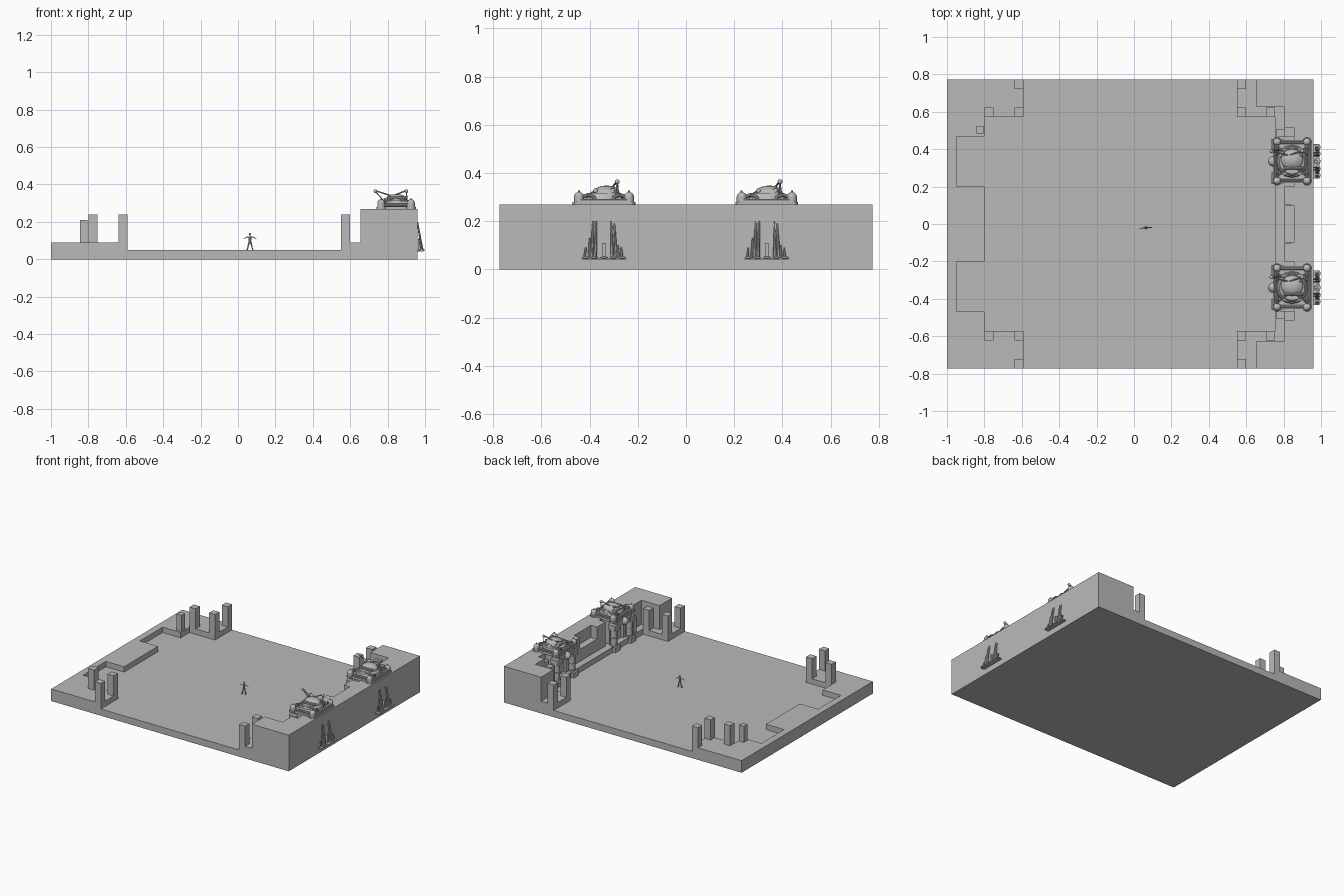
import bpy, bmesh
from math import pi, cos, sin
from mathutils import Vector, Matrix

cube = bpy.data.objects.get("Cube")
if cube:
    bpy.data.objects.remove(cube)

GREY = (0.49, 0.49, 0.49, 1)
STONE = bpy.data.materials.new("grey stone")
STONE.use_nodes = True
STONE.diffuse_color = GREY
STONE.node_tree.nodes["Principled BSDF"].inputs["Base Color"].default_value = GREY


def finish(name, bm, smooth=False):
    me = bpy.data.meshes.new(name)
    bm.to_mesh(me)
    bm.free()
    me.materials.append(STONE)
    ob = bpy.data.objects.new(name, me)
    bpy.context.collection.objects.link(ob)
    if smooth:
        bpy.ops.object.select_all(action='DESELECT')
        ob.select_set(True)
        bpy.context.view_layer.objects.active = ob
        bpy.ops.object.shade_smooth_by_angle()


def box(bm, x0, x1, y0, y1, z0, z1):
    size = Matrix.Diagonal((x1 - x0, y1 - y0, z1 - z0, 1))
    mid = Matrix.Translation(((x0 + x1) / 2, (y0 + y1) / 2, (z0 + z1) / 2))
    bmesh.ops.create_cube(bm, size=1, matrix=mid @ size)


def rod(bm, a, b, r, r2=None, sides=10):
    a, b = Vector(a), Vector(b)
    d = b - a
    m = Matrix.Translation((a + b) / 2) @ d.to_track_quat('Z', 'Y').to_matrix().to_4x4()
    bmesh.ops.create_cone(bm, cap_ends=True, segments=sides, radius1=r,
                          radius2=r if r2 is None else r2, depth=d.length, matrix=m)


def ball(bm, p, r, scale=(1, 1, 1)):
    bmesh.ops.create_uvsphere(bm, u_segments=14, v_segments=8, radius=r,
                              matrix=Matrix.Translation(p) @ Matrix.Diagonal((*scale, 1)))


def terrace(name, half, z0, z1):
    """Extrude an outline given for y > 0 and mirrored to y < 0."""
    bm = bmesh.new()
    pts = half + [(x, -y) for x, y in reversed(half)]
    f = bm.faces.new([bm.verts.new((x, y, z0)) for x, y in pts])
    ext = bmesh.ops.extrude_face_region(bm, geom=[f])
    verts = [g for g in ext["geom"] if isinstance(g, bmesh.types.BMVert)]
    bmesh.ops.translate(bm, verts=verts, vec=(0, 0, z1 - z0))
    bmesh.ops.recalc_face_normals(bm, faces=bm.faces[:])
    finish(name, bm)


# Floor slab and the stepped terraces at both ends
W = .773
bm = bmesh.new()
box(bm, -1, 0.96, -W, W, 0, 0.05)
finish("floor_slab", bm)
terrace("low_terrace", [(-.8, .2), (-.95, .2), (-.95, .468), (-.8, .468), (-.8, .573),
                        (-.59, .573), (-.59, W), (-1, W)], 0.05, 0.09)
terrace("wall_step", [(.755, .573), (.55, .573), (.55, W), (.96, W)], 0.05, 0.09)
terrace("high_wall", [(.855, .1), (.805, .101), (.805, .2), (.855, .2),
                      (.855, .515), (.805, .515), (.805, .625), (.655, .625),
                      (.655, W), (.96, W)], 0.09, 0.27)
bm = bmesh.new()
box(bm, .805, .855, -.1, .1, .09, .18)
for s in (-1, 1):
    box(bm, .76, .805, s * .485 - .02, s * .485 + .02, .09, .21)
    box(bm, .805, .855, s * .49 - .025, s * .49 + .025, .09, .24)
finish("wall_bench", bm)

# Opening in the wall top: the underside of a ceiling panel, facing down
bm = bmesh.new()
bm.faces.new([bm.verts.new((x, y, .2715)) for x, y in
              ((.655, .68), (.655, .73), (.755, .73), (.755, .68))])
finish("roof_opening", bm)

# Square pillars on the corner terraces
bm = bmesh.new()
for s in (-1, 1):
    for x, y in ((-.615, .748), (-.615, .598), (-.775, .598),
                 (.575, .748), (.575, .598), (.73, .598)):
        box(bm, x - .025, x + .025, s * y - .025, s * y + .025, .09, .24)
box(bm, -.845, -.805, .485, .525, .09, .21)
finish("square_pillars", bm)


def gate(side, cy):
    def part(name, bm, smooth=True):
        bmesh.ops.translate(bm, verts=bm.verts[:], vec=(0, cy, 0))
        finish(side + "_gate_" + name, bm, smooth)

    # Frame: back panel, lintel, plinths and deck
    bm = bmesh.new()
    box(bm, .80, .87, -.10, .10, .05, .26)
    box(bm, .75, .95, -.115, .115, .265, .283)
    box(bm, .745, .82, -.09, .09, .225, .265)
    for s in (-1, 1):
        box(bm, .735, .81, s * .09 - .03, s * .09 + .03, .05, .085)
        box(bm, .74, .80, s * .09 - .028, s * .09 + .028, .21, .245)
        box(bm, .78, .82, s * .05 - .012, s * .05 + .012, .05, .225)
    part("frame", bm, False)

    # Round columns with rings
    bm = bmesh.new()
    for s in (-1, 1):
        rod(bm, (.77, s * .09, .085), (.77, s * .09, .22), .023, sides=14)
        for z in (.095, .145, .205):
            rod(bm, (.77, s * .09, z - .005), (.77, s * .09, z + .005), .028, sides=14)
    part("columns", bm)

    # Corner domes on collars
    bm = bmesh.new()
    for x in (.765, .925):
        for s in (-1, 1):
            rod(bm, (x, s * .104, .268), (x, s * .104, .28), .026, sides=14)
            rod(bm, (x, s * .104, .28), (x, s * .104, .30), .021, sides=14)
            ball(bm, (x, s * .104, .30), .021)
            rod(bm, (x, s * .104, .318), (x, s * .104, .327), .004)
    ball(bm, (.745, 0, .24), .028)
    part("domes", bm)

    # Central hull with a stepped roof
    bm = bmesh.new()
    rod(bm, (.845, 0, .28), (.845, 0, .30), .088, .082, 16)
    rod(bm, (.845, 0, .30), (.845, 0, .318), .078, .068, 16)
    ball(bm, (.845, .01, .318), .055, (1.1, 1, .55))
    for s in (-1, 1):
        box(bm, .79, .905, s * .062 - .01, s * .062 + .01, .285, .312)
        rod(bm, (.80, s * .035, .328), (.90, s * .035, .328), .009)
        for t in (-1, 1):
            rod(bm, (.845 + t * .075, s * .075, .30), (.845, s * .02, .338), .005)
    part("hull", bm)

    # Hoses around the deck
    bm = bmesh.new()
    for s in (-1, 1):
        for x in (.765, .925):
            arc = [(x, s * (.035 + .032 * (1 - cos(t * pi / 4))), .285 + .025 * sin(t * pi / 4))
                   for t in range(5)]
            for a, b in zip(arc, arc[1:]):
                rod(bm, a, b, .007, sides=8)
        rod(bm, (.765, s * .1, .29), (.925, s * .1, .29), .007)
    for x in (.755, .937):
        rod(bm, (x, -.1, .285), (x, .1, .285), .008)
    part("hoses", bm)

    # Crossed booms with small heads
    bm = bmesh.new()
    rod(bm, (.73, .055, .368), (.88, .02, .32), .004)
    rod(bm, (.90, .055, .368), (.78, .02, .32), .004)
    rod(bm, (.73, .055, .368), (.79, .06, .30), .003)
    rod(bm, (.90, .055, .368), (.905, .05, .30), .003)
    ball(bm, (.735, .055, .364), .010)
    ball(bm, (.90, .055, .364), .010)
    part("booms", bm)

    # Leaning spikes on the outer face
    bm = bmesh.new()
    box(bm, .955, .992, -.092, .092, .042, .048)
    for y, h in ((-.045, .2), (-.032, .2), (.03, .2), (.043, .19)):
        rod(bm, (.984, y * 1.15, .048), (.96, y, h), .008, .003, 8)
    for y, h in ((-.08, .09), (-.062, .13), (.06, .10), (.075, .09)):
        rod(bm, (.984, y, .048), (.97, y * .95, h), .006, .003, 8)
    box(bm, .962, .98, -.008, .008, .048, .11)
    for y in (-.075, -.04, 0, .04, .075):
        ball(bm, (.982, y, .048), .016, (1, 1, .4))
    part("spikes", bm)


gate("right", -.34)
gate("left", .335)

# Standing figure with spread arms
bm = bmesh.new()
rod(bm, (0, 0, .09), (0, 0, .12), .006, .009)
ball(bm, (0, 0, .135), .006, (.85, 1, 1.1))
rod(bm, (0, 0, .118), (0, 0, .13), .003)
for s in (-1, 1):
    rod(bm, (s * .004, 0, .093), (s * .010, 0, .07), .005, .0035)
    rod(bm, (s * .010, 0, .07), (s * .014, 0, .05), .0035, .0025)
    box(bm, s * .014 - .003, s * .014 + .003, -.010, .004, .05, .054)
    rod(bm, (s * .007, 0, .12), (s * .021, 0, .117), .003, .0025)
    rod(bm, (s * .021, 0, .117), (s * .034, -.003, .108), .0025, .0015)
bmesh.ops.transform(bm, matrix=Matrix.Translation((.064, -.02, 0)) @ Matrix.Rotation(.1, 4, 'Z'),
                    verts=bm.verts[:])
finish("standing_figure", bm, True)
